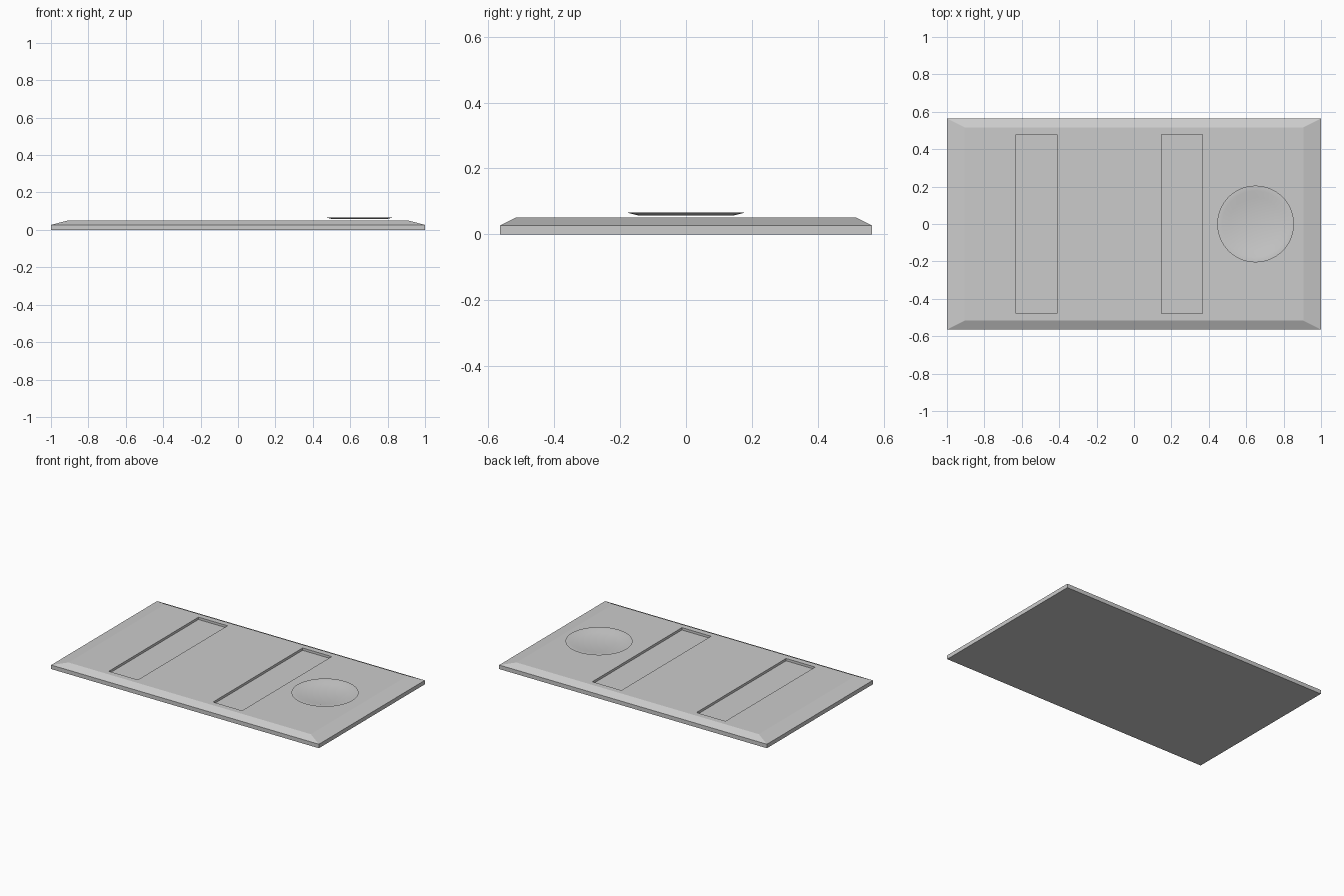
import bpy, bmesh, math

if "Cube" in bpy.data.objects:
    bpy.data.objects.remove(bpy.data.objects["Cube"])


def add_object(name, bm):
    bmesh.ops.recalc_face_normals(bm, faces=bm.faces)
    mesh = bpy.data.meshes.new(name)
    bm.to_mesh(mesh)
    bm.free()
    obj = bpy.data.objects.new(name, mesh)
    bpy.context.collection.objects.link(obj)
    return obj


def loft(bm, rings):
    """Skin closed rings of points together, returning the vertex rings."""
    rows = [[bm.verts.new(p) for p in ring] for ring in rings]
    n = len(rows[0])
    for a, b in zip(rows, rows[1:]):
        for i in range(n):
            j = (i + 1) % n
            bm.faces.new((a[i], a[j], b[j], b[i]))
    return rows


def rect(x0, x1, y, z):
    return [(x0, -y, z), (x1, -y, z), (x1, y, z), (x0, y, z)]


def box_loft(name, rings):
    bm = bmesh.new()
    rows = loft(bm, rings)
    bm.faces.new(rows[0])
    bm.faces.new(rows[-1])
    return add_object(name, bm)


# Slab with a sloped border around the top
slab = box_loft("base_slab", [
    rect(-1.0, 1.0, 0.565, 0.0),
    rect(-1.0, 1.0, 0.565, 0.027),
    rect(-0.905, 0.905, 0.516, 0.051),
])

# Two shallow rectangular slots cut into the top
for i, (x0, x1) in enumerate([(-0.63, -0.413), (0.148, 0.365)]):
    cutter = box_loft(f"slot_cutter_{i + 1}",
                      [rect(x0, x1, 0.478, 0.035), rect(x0, x1, 0.478, 0.1)])
    cutter.hide_render = True
    cutter.hide_viewport = True
    cut = slab.modifiers.new(f"slot_{i + 1}", 'BOOLEAN')
    cut.operation = 'DIFFERENCE'
    cut.solver = 'EXACT'
    cut.object = cutter

# Thin dish: flat rim, sloped wall and flat floor
bm = bmesh.new()
profile = [(0.205, 0.066), (0.178, 0.066), (0.143, 0.057)]
rows = loft(bm, [[(0.65 + r * math.cos(2 * math.pi * k / 64),
                   r * math.sin(2 * math.pi * k / 64), z)
                  for k in range(64)] for r, z in profile])
bm.faces.new(rows[-1])
dish = add_object("round_dish", bm)
for f in dish.data.polygons:
    f.use_smooth = True
if sum(f.normal.z for f in dish.data.polygons) < 0:
    dish.data.flip_normals()
bpy.context.view_layer.objects.active = dish
dish.select_set(True)
bpy.ops.object.shade_smooth_by_angle(angle=math.radians(30))
